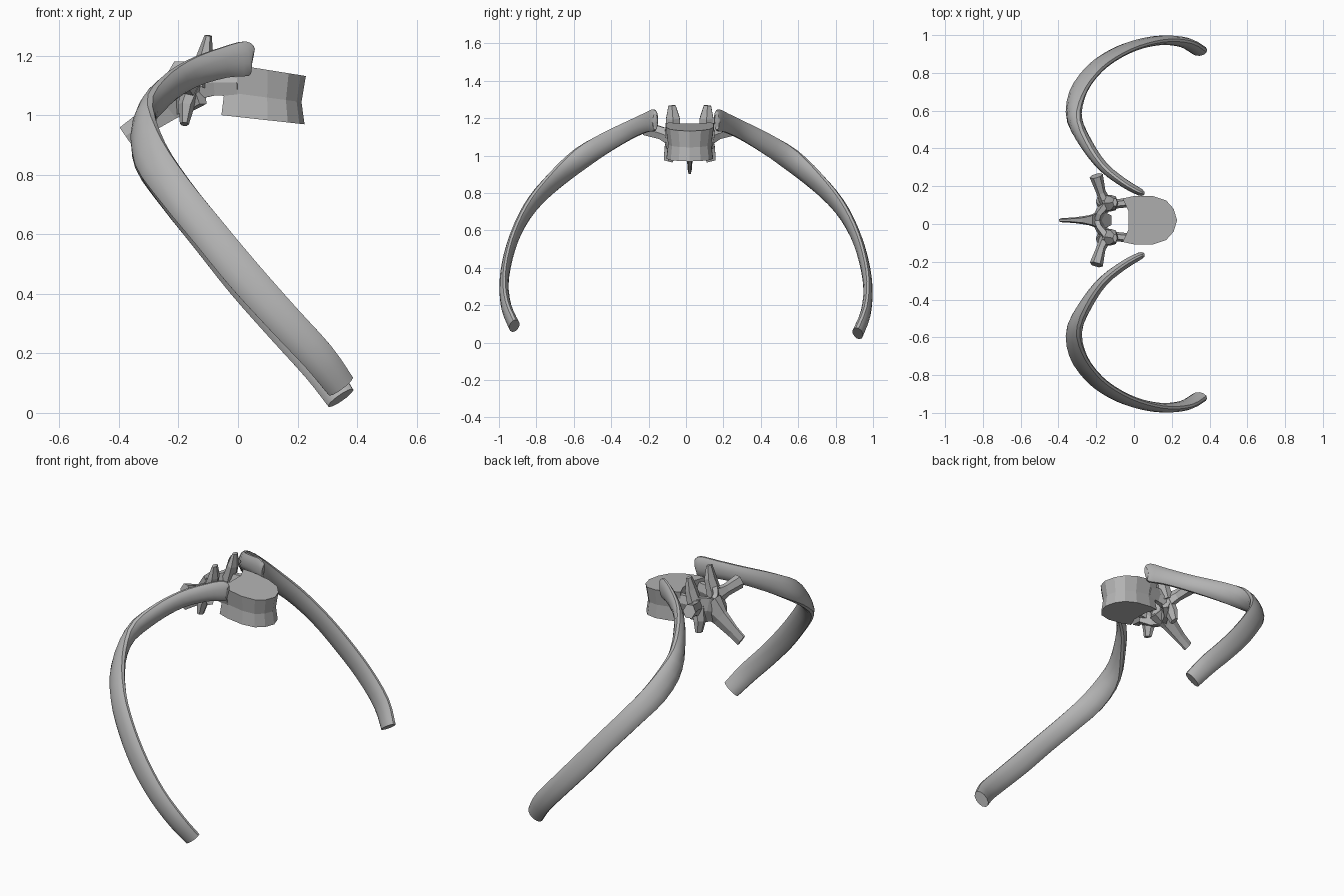
import bpy, bmesh, math
from mathutils import Vector

cube = bpy.data.objects.get("Cube")
if cube:
    bpy.data.objects.remove(cube)

bone = bpy.data.materials.new("bone_grey")
bone.use_nodes = True
GREY = (0.45, 0.45, 0.45, 1)
bone.diffuse_color = GREY
bone.node_tree.nodes["Principled BSDF"].inputs["Base Color"].default_value = GREY

MID = 0.02  # y of the vertebra's own middle plane


def skin(name, rings, smooth=False):
    """Join closed rings of points into a capped solid."""
    bm = bmesh.new()
    loops = [[bm.verts.new(p) for p in ring] for ring in rings]
    n = len(loops[0])
    for a, b in zip(loops, loops[1:]):
        for i in range(n):
            j = (i + 1) % n
            bm.faces.new((a[i], a[j], b[j], b[i]))
    bm.faces.new(loops[0][::-1])
    bm.faces.new(loops[-1])
    bmesh.ops.recalc_face_normals(bm, faces=bm.faces)
    mesh = bpy.data.meshes.new(name)
    bm.to_mesh(mesh)
    bm.free()
    mesh.materials.append(bone)
    obj = bpy.data.objects.new(name, mesh)
    bpy.context.collection.objects.link(obj)
    if smooth:
        bpy.ops.object.select_all(action='DESELECT')
        obj.select_set(True)
        bpy.context.view_layer.objects.active = obj
        bpy.ops.object.shade_smooth_by_angle(angle=math.radians(40))
    return obj


def loft(name, stations, sides=6, smooth=False):
    """Stations are (centre, wide axis, half width, half thickness)."""
    pts = [Vector(s[0]) for s in stations]
    rings = []
    for k, (_, axis, wide, thin) in enumerate(stations):
        t = (pts[min(k + 1, len(pts) - 1)] - pts[max(k - 1, 0)]).normalized()
        w = Vector(axis)
        w = (w - t * w.dot(t)).normalized()
        n = t.cross(w)
        rings.append([pts[k] + w * wide * math.cos(a) + n * thin * math.sin(a)
                      for a in (math.tau * (i + 0.5) / sides for i in range(sides))])
    return skin(name, rings, smooth)


def spline(values, u):
    """Catmull-Rom through a list of tuples."""
    k = min(int(u), len(values) - 2)
    f = u - k
    p = [Vector(values[max(0, min(len(values) - 1, k + d))]) for d in (-1, 0, 1, 2)]
    return 0.5 * (2 * p[1] + (p[2] - p[0]) * f
                  + (2 * p[0] - 5 * p[1] + 4 * p[2] - p[3]) * f * f
                  + (3 * p[1] - p[0] - 3 * p[2] + p[3]) * f ** 3)


# Ribs: centre line and (half width, half thickness, lean of the wide axis)
RIB_PATH = [(0.05, 0.165, 1.19), (0.03, 0.17, 1.19), (-0.05, 0.215, 1.175),
            (-0.16, 0.30, 1.135), (-0.25, 0.42, 1.07), (-0.315, 0.56, 0.98),
            (-0.295, 0.70, 0.86), (-0.21, 0.82, 0.73), (-0.10, 0.90, 0.59),
            (0.02, 0.95, 0.44), (0.15, 0.973, 0.29), (0.27, 0.96, 0.155),
            (0.345, 0.918, 0.05)]
RIB_SHAPE = [(0.035, 0.012, 0), (0.06, 0.02, 0), (0.053, 0.024, 0),
             (0.05, 0.027, 5), (0.055, 0.033, 10), (0.062, 0.036, 20),
             (0.066, 0.032, 32), (0.062, 0.029, 42), (0.061, 0.026, 50),
             (0.062, 0.025, 52), (0.06, 0.025, 52), (0.058, 0.027, 50),
             (0.052, 0.03, 48)]


def rib(name, side):
    steps = 36
    stations = []
    for i in range(steps + 1):
        u = i / steps * (len(RIB_PATH) - 1)
        c, (w, th, lean) = spline(RIB_PATH, u), spline(RIB_SHAPE, u)
        a = math.radians(lean)
        if side < 0:
            c.z += 0.04 * (i / steps) ** 2  # this rib hangs slightly higher
        stations.append(((c.x, side * c.y, c.z), (math.sin(a), 0, math.cos(a)), w, th))
    loft(name, stations, 12, True)


rib("left_rib", 1)
rib("right_rib", -1)

# Vertebral body: waisted block, flat at the back and round at the front
outline = [(-0.03, -0.05), (-0.06, -0.115), (0.0, -0.128), (0.10, -0.128),
           (0.17, -0.105), (0.21, -0.06), (0.228, 0.0)]
outline += [(x, -y) for x, y in outline[-2::-1]]
body_rings = []
for top, scale in ((0, 0.97), (0.45, 0.9), (1, 1)):
    ring = []
    for x, y in outline:
        px = 0.08 + (x - 0.08) * scale
        low, high = 0.994 - 0.11 * px, 1.168 - 0.16 * px
        ring.append((px, MID + y * scale, low + (high - low) * top))
    body_rings.append(ring)
skin("vertebral_body", body_rings)

# Paired parts of the arch behind the body
UP = (0, 0, 1)
for label, s in (("left", 1), ("right", -1)):
    def at(x, y, z):
        return (x, MID + s * y, z)

    loft(label + "_pedicle", [(at(0.0, 0.098, 1.11), UP, 0.055, 0.027),
                              (at(-0.08, 0.088, 1.11), UP, 0.05, 0.024),
                              (at(-0.16, 0.085, 1.10), UP, 0.06, 0.035)])
    loft(label + "_lamina", [(at(-0.13, 0.10, 1.10), UP, 0.075, 0.03),
                             (at(-0.175, 0.05, 1.08), UP, 0.08, 0.025),
                             (at(-0.20, -0.01, 1.06), UP, 0.07, 0.03)])
    loft(label + "_transverse_process", [(at(-0.14, 0.07, 1.09), UP, 0.06, 0.035),
                                         (at(-0.175, 0.15, 1.12), UP, 0.038, 0.025),
                                         (at(-0.20, 0.235, 1.145), UP, 0.042, 0.036)])
    loft(label + "_upper_facet", [(at(-0.14, 0.09, 1.10), (0, 1, 0), 0.05, 0.04),
                                  (at(-0.11, 0.09, 1.20), (0, 1, 0), 0.042, 0.028),
                                  (at(-0.10, 0.095, 1.268), (0, 1, 0), 0.022, 0.012)])
    loft(label + "_lower_facet", [(at(-0.15, 0.08, 1.10), (0, 1, 0), 0.05, 0.035),
                                  (at(-0.175, 0.10, 1.03), (0, 1, 0), 0.042, 0.028),
                                  (at(-0.18, 0.115, 0.97), (0, 1, 0), 0.028, 0.015)])

# Spinous process sloping back and down
loft("spinous_process", [((-0.17, MID, 1.09), UP, 0.09, 0.05),
                         ((-0.24, MID, 1.03), UP, 0.06, 0.026),
                         ((-0.32, MID, 0.97), UP, 0.045, 0.014),
                         ((-0.378, MID, 0.93), UP, 0.04, 0.012)])
